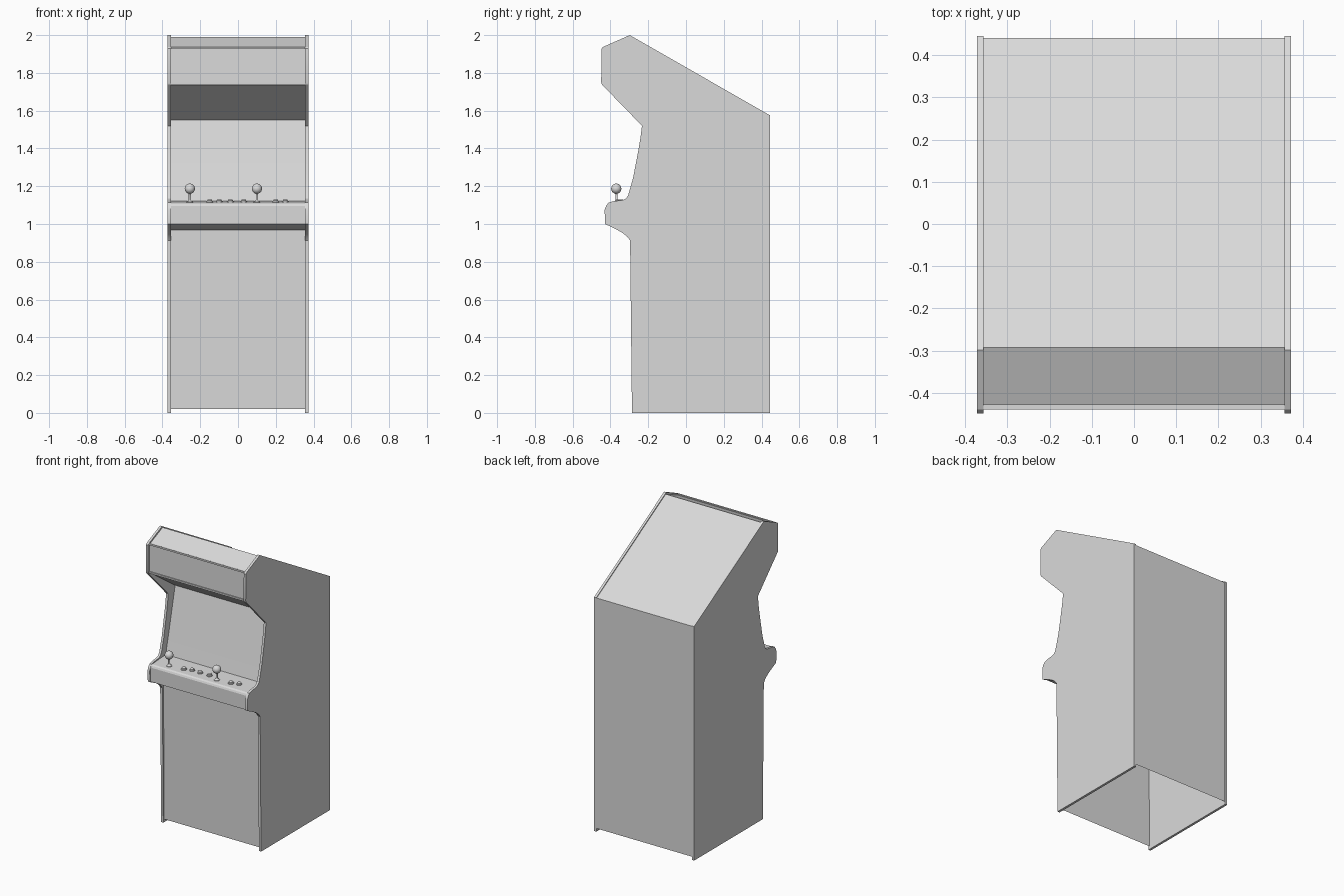
import bpy, bmesh, math
from mathutils import Matrix

if "Cube" in bpy.data.objects:
    bpy.data.objects.remove(bpy.data.objects["Cube"])

grey = bpy.data.materials.new("light grey")
grey.diffuse_color = (0.7, 0.7, 0.7, 1)
grey.use_nodes = True
grey.node_tree.nodes["Principled BSDF"].inputs["Base Color"].default_value = grey.diffuse_color


def finish(name, bm, angle=None):
    """Turn a bmesh into a named object, optionally smooth below an angle."""
    me = bpy.data.meshes.new(name)
    bm.to_mesh(me)
    bm.free()
    me.materials.append(grey)
    ob = bpy.data.objects.new(name, me)
    bpy.context.collection.objects.link(ob)
    if angle:
        bpy.ops.object.select_all(action='DESELECT')
        ob.select_set(True)
        bpy.context.view_layer.objects.active = ob
        bpy.ops.object.shade_smooth_by_angle(angle=math.radians(angle))
    return ob


def extrude_profile(name, pts, x0, x1):
    """Solid plate: a (y, z) outline swept from x0 to x1."""
    bm = bmesh.new()
    f = bm.faces.new([bm.verts.new((x0, y, z)) for y, z in pts])
    r = bmesh.ops.extrude_face_region(bm, geom=[f])
    bmesh.ops.translate(bm, vec=(x1 - x0, 0, 0),
                        verts=[v for v in r['geom'] if isinstance(v, bmesh.types.BMVert)])
    bmesh.ops.recalc_face_normals(bm, faces=bm.faces)
    return finish(name, bm, 25)


def sheet(name, pts, w):
    """Thin open panel following a (y, z) path across the cabinet."""
    bm = bmesh.new()
    rows = [(bm.verts.new((w, y, z)), bm.verts.new((-w, y, z))) for y, z in pts]
    for a, b in zip(rows, rows[1:]):
        bm.faces.new((a[0], a[1], b[1], b[0]))
    return finish(name, bm, 20)


def lathe(name, profile, loc, tilt=0.0, n=20):
    """Round part from (radius, height) pairs."""
    bm = bmesh.new()
    vs = [bm.verts.new((r, 0, h)) for r, h in profile]
    es = [bm.edges.new(p) for p in zip(vs, vs[1:])]
    bmesh.ops.spin(bm, geom=vs + es, cent=(0, 0, 0), axis=(0, 0, 1),
                   angle=2 * math.pi, steps=n, use_merge=True)
    bmesh.ops.remove_doubles(bm, verts=bm.verts, dist=1e-5)
    bmesh.ops.recalc_face_normals(bm, faces=bm.faces)
    bm.transform(Matrix.Translation(loc) @ Matrix.Rotation(tilt, 4, 'X'))
    return finish(name, bm, 40)


# Side panels
side = [(0.445, 0), (0.445, 1.575), (-0.298, 2.0), (-0.44, 1.937), (-0.447, 1.928),
        (-0.449, 1.75), (-0.445, 1.738), (-0.233, 1.52), (-0.242, 1.45), (-0.254, 1.38),
        (-0.28, 1.245), (-0.307, 1.15), (-0.318, 1.135), (-0.333, 1.127), (-0.386, 1.12),
        (-0.41, 1.113), (-0.423, 1.096), (-0.431, 1.075), (-0.428, 1.0), (-0.37, 0.972),
        (-0.335, 0.952), (-0.31, 0.932), (-0.296, 0.912), (-0.286, 0)]
for name, s in (("right_side_panel", 1), ("left_side_panel", -1)):
    extrude_profile(name, side, s * 0.356, s * 0.372)

# Cabinet shell, open at the bottom
W = 0.3565
sheet("back_and_roof", [(0.441, 0.02), (0.441, 1.571), (-0.293, 1.99), (-0.435, 1.928)], W)
sheet("marquee_panel", [(-0.43, 1.93), (-0.432, 1.74)], W)
sheet("marquee_underside", [(-0.432, 1.74), (-0.16, 1.55)], W)
sheet("screen", [(-0.16, 1.55), (-0.19, 1.42), (-0.222, 1.28), (-0.26, 1.122)], W)
sheet("control_panel", [(-0.26, 1.122), (-0.405, 1.112), (-0.415, 1.106), (-0.42, 1.095),
                        (-0.42, 1.0), (-0.36, 0.975), (-0.278, 0.968)], W)
sheet("front_panel", [(-0.284, 0.968), (-0.276, 0.02)], W)

# Marquee retaining strips
for name, z in (("marquee_top_strip", 1.927), ("marquee_bottom_strip", 1.737)):
    extrude_profile(name, [(-0.428, z), (-0.439, z), (-0.439, z + 0.011),
                           (-0.428, z + 0.011)], -W, W)

# Joysticks: dust washer, shaft and ball
ball = [(0.027 * math.sin(a), 0.073 + 0.027 * math.cos(a))
        for a in [math.radians(165 - 15 * i) for i in range(11)]]
stick = [(0, 0), (0.018, 0), (0.017, 0.004), (0.009, 0.008), (0.006, 0.012), (0.006, 0.046)]
for name, x in (("left_joystick", -0.255), ("right_joystick", 0.10)):
    lathe(name, stick + ball + [(0, 0.1)], (x, -0.367, 1.114), 0.03)

# Push buttons: collar with a raised plunger
button = [(0, 0), (0.018, 0), (0.017, 0.007), (0.013, 0.009), (0.0125, 0.013),
          (0.010, 0.015), (0, 0.0155)]
spots = [(-0.15, -0.36), (-0.10, -0.345), (-0.04, -0.345), (0.03, -0.345),
         (0.20, -0.36), (0.25, -0.345)]
for i, (x, y) in enumerate(spots):
    lathe("button_%d" % (i + 1), button, (x, y, 1.115), 0.06, 16)
